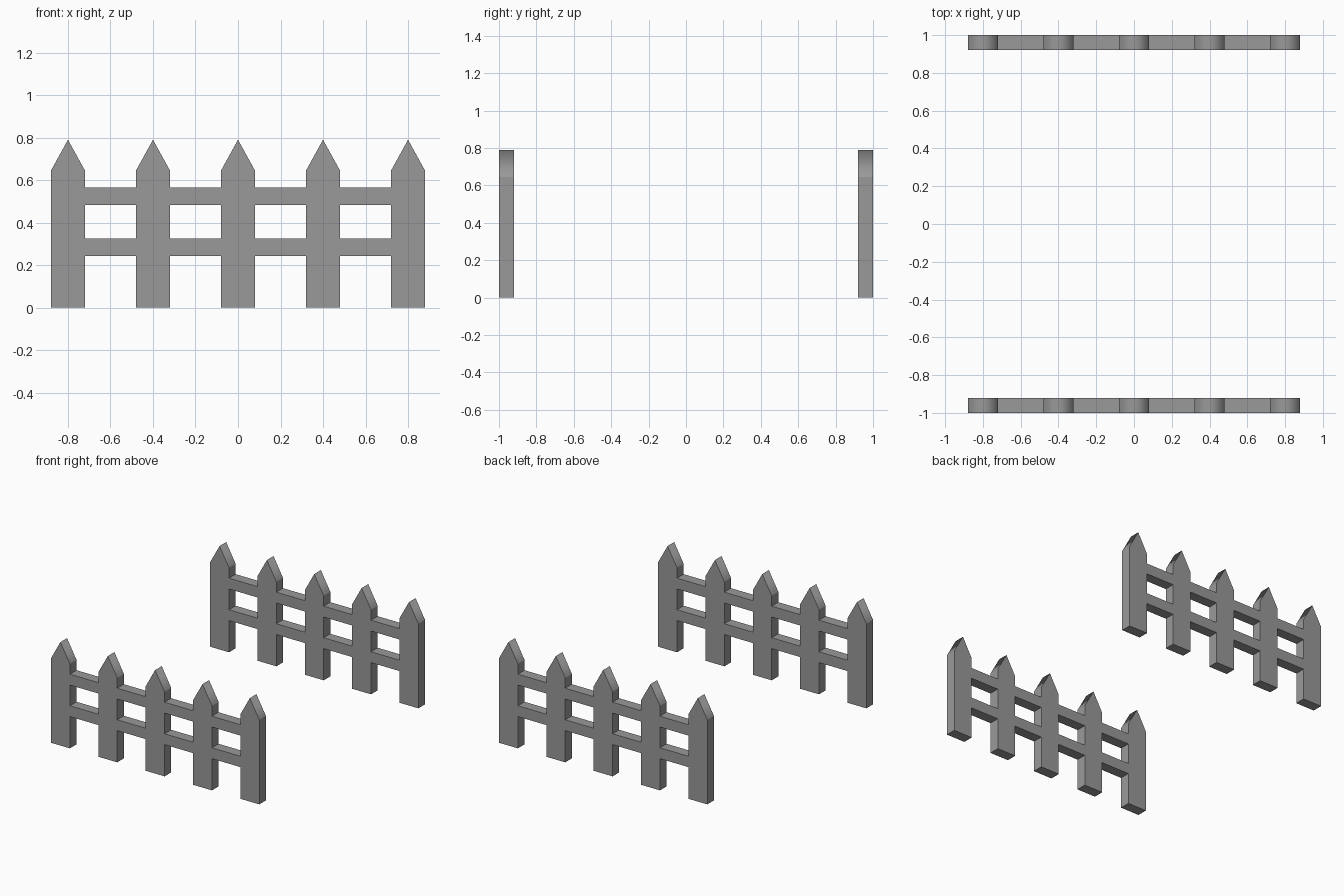
import bpy
import bmesh

# Remove the default cube
cube = bpy.data.objects.get("Cube")
if cube:
    bpy.data.objects.remove(cube, do_unlink=True)

GREY = (0.32, 0.32, 0.32, 1)
mat = bpy.data.materials.new("fence grey")
mat.use_nodes = True
mat.diffuse_color = GREY
mat.node_tree.nodes["Principled BSDF"].inputs["Base Color"].default_value = GREY

PICKETS = [-0.8, -0.4, 0, 0.4, 0.8]
HALF = 0.08
THICK = 0.08
LEVELS = [0, 0.242, 0.325, 0.483, 0.566, 0.645]   # heights where rails meet pickets
TIP = 0.79
RAILS = [(LEVELS[1], LEVELS[2]), (LEVELS[3], LEVELS[4])]


def make_fence(name, y):
    bm = bmesh.new()

    def panel(points):
        bm.faces.new([bm.verts.new((x, y, z)) for x, z in points])

    def rect(x0, x1, z0, z1):
        panel([(x0, z0), (x1, z0), (x1, z1), (x0, z1)])

    # Pickets: stacked panels with a pointed cap
    for x in PICKETS:
        for z0, z1 in zip(LEVELS, LEVELS[1:]):
            rect(x - HALF, x + HALF, z0, z1)
        panel([(x - HALF, LEVELS[-1]), (x + HALF, LEVELS[-1]), (x, TIP)])

    # Rails: flush spans between neighbouring pickets
    for a, b in zip(PICKETS, PICKETS[1:]):
        for z0, z1 in RAILS:
            rect(a + HALF, b - HALF, z0, z1)

    # Weld the panels and give them thickness towards +y
    bmesh.ops.remove_doubles(bm, verts=bm.verts, dist=0.0005)
    out = bmesh.ops.extrude_face_region(bm, geom=bm.faces[:], use_keep_orig=True)
    moved = [v for v in out["geom"] if isinstance(v, bmesh.types.BMVert)]
    bmesh.ops.translate(bm, verts=moved, vec=(0, THICK, 0))
    bmesh.ops.recalc_face_normals(bm, faces=bm.faces)

    # Only the ridge of each point is shaded soft
    for face in bm.faces:
        face.smooth = True
    for edge in bm.edges:
        edge.smooth = all(v.co.z > TIP - 0.001 for v in edge.verts)

    mesh = bpy.data.meshes.new(name)
    bm.to_mesh(mesh)
    bm.free()
    mesh.materials.append(mat)
    bpy.context.collection.objects.link(bpy.data.objects.new(name, mesh))


make_fence("front_fence", -1)
make_fence("back_fence", 1 - THICK)
